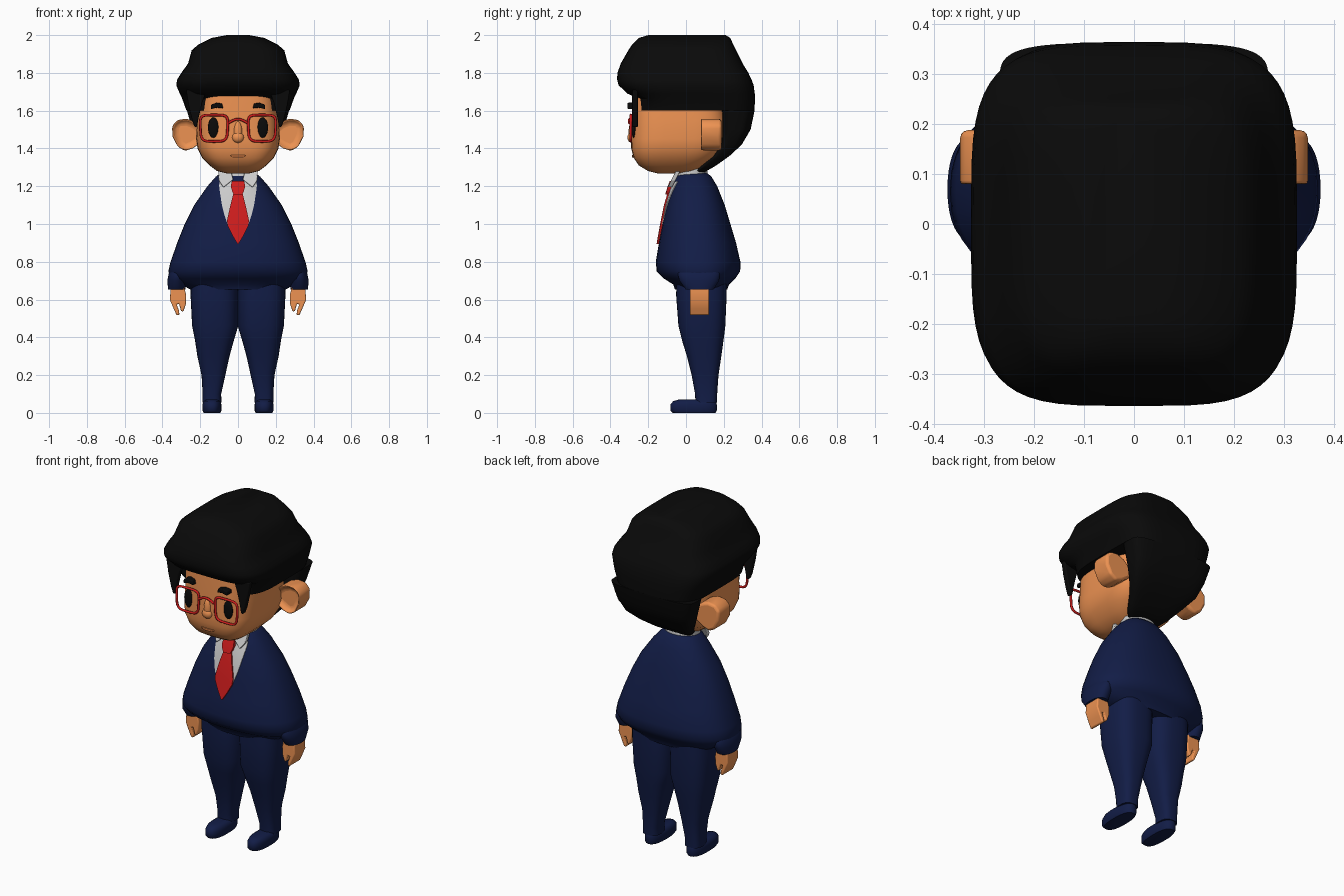
import bpy, bmesh
from math import cos, sin, pi, radians, copysign

if "Cube" in bpy.data.objects:
    bpy.data.objects.remove(bpy.data.objects["Cube"])


def material(name, rgb):
    m = bpy.data.materials.new(name)
    m.diffuse_color = (*rgb, 1)
    m.use_nodes = True
    m.node_tree.nodes["Principled BSDF"].inputs["Base Color"].default_value = m.diffuse_color
    return m


SKIN = material("skin", (0.85, 0.29, 0.085))
LIP = material("lip", (0.62, 0.19, 0.055))
BLACK = material("black", (0.003, 0.003, 0.003))
NAVY = material("navy", (0.006, 0.012, 0.062))
RED = material("red", (0.62, 0.012, 0.012))
WHITE = material("white", (0.85, 0.85, 0.83))


def finish(name, bm, mat, bevel=0, angle=50):
    bmesh.ops.recalc_face_normals(bm, faces=bm.faces)
    me = bpy.data.meshes.new(name)
    bm.to_mesh(me)
    bm.free()
    ob = bpy.data.objects.new(name, me)
    bpy.context.collection.objects.link(ob)
    me.materials.append(mat)
    if bevel:
        b = ob.modifiers.new("bevel", 'BEVEL')
        b.width, b.segments, b.limit_method = bevel, 3, 'ANGLE'
    bpy.ops.object.select_all(action='DESELECT')
    bpy.context.view_layer.objects.active = ob
    ob.select_set(True)
    bpy.ops.object.shade_smooth_by_angle(angle=radians(angle))
    return ob


def loft(name, rings, mat, n=2.5, seg=40, s=1):
    """Stack rounded rings given as (z, centre x, half width, front y, back y)."""
    bm = bmesh.new()
    loops = []
    for z, cx, hx, yf, yb in rings:
        loop = []
        for i in range(seg):
            c, d = cos(2 * pi * i / seg), sin(2 * pi * i / seg)
            x = copysign(abs(c) ** (2 / n), c) * hx
            y = copysign(abs(d) ** (2 / n), d) * (yb - yf) / 2
            loop.append(bm.verts.new((s * (cx + x), (yf + yb) / 2 + y, z)))
        loops.append(loop)
    for a, b in zip(loops, loops[1:]):
        for i in range(seg):
            j = (i + 1) % seg
            bm.faces.new((a[i], a[j], b[j], b[i]))
    bm.faces.new(loops[0])
    bm.faces.new(loops[-1])
    return finish(name, bm, mat)


def prism(name, pts, y0, y1, mat, bevel=0.01, s=1, dish=0):
    """Extrude an x-z outline along y; dish hollows the front face."""
    bm = bmesh.new()
    front = [bm.verts.new((s * x, y0, z)) for x, z in pts]
    back = [bm.verts.new((s * x, y1, z)) for x, z in pts]
    f = bm.faces.new(front)
    bm.faces.new(back)
    k = len(pts)
    for i in range(k):
        j = (i + 1) % k
        bm.faces.new((front[i], front[j], back[j], back[i]))
    bmesh.ops.recalc_face_normals(bm, faces=bm.faces)
    if dish:
        bmesh.ops.inset_region(bm, faces=[f], thickness=0.022)
        bmesh.ops.translate(bm, verts=f.verts, vec=(0, dish, 0))
    return finish(name, bm, mat, bevel)


def ball(name, loc, size, mat):
    bm = bmesh.new()
    bmesh.ops.create_uvsphere(bm, u_segments=24, v_segments=16, radius=1)
    bmesh.ops.scale(bm, verts=bm.verts, vec=size)
    ob = finish(name, bm, mat)
    ob.location = loc
    return ob


def tube(name, pts, radius, mat, cyclic):
    cu = bpy.data.curves.new(name, 'CURVE')
    cu.dimensions, cu.bevel_depth, cu.bevel_resolution = '3D', radius, 2
    sp = cu.splines.new('POLY')
    sp.points.add(len(pts) - 1)
    for p, q in zip(sp.points, pts):
        p.co = (*q, 1)
    sp.use_cyclic_u = cyclic
    ob = bpy.data.objects.new(name, cu)
    bpy.context.collection.objects.link(ob)
    cu.materials.append(mat)


# jacket
TORSO_N = 2.35
TORSO = [(1.272, 0, .09, -.03, .11), (1.25, 0, .118, -.055, .135), (1.2, 0, .162, -.075, .165),
         (1.1, 0, .232, -.105, .205), (1.0, 0, .282, -.125, .235), (.9, 0, .322, -.143, .265),
         (.8, 0, .357, -.16, .288), (.75, 0, .369, -.155, .287), (.71, 0, .352, -.115, .26),
         (.68, 0, .3, -.068, .228), (.652, 0, .25, -.058, .218)]
loft("jacket", TORSO, NAVY, n=TORSO_N, seg=48)


def front_y(x, z):
    for a, b in zip(TORSO, TORSO[1:]):
        if b[0] <= z <= a[0]:
            t = (a[0] - z) / (a[0] - b[0])
            hx, yf, yb = (a[i] + (b[i] - a[i]) * t for i in (2, 3, 4))
            return (yf + yb) / 2 - (yb - yf) / 2 * max(0, 1 - abs(x / hx) ** TORSO_N) ** (1 / TORSO_N)


def chest_strip(name, rows, lift, depth, mat):
    """Cloth panel following the jacket front, rows are (z, half width)."""
    bm = bmesh.new()
    cols = 8
    grid = []
    for z, w in rows:
        xs = [w * (2 * i / cols - 1) for i in range(cols + 1)]
        grid.append([bm.verts.new((x, front_y(x, z) - lift, z)) for x in xs])
    for a, b in zip(grid, grid[1:]):
        for i in range(cols):
            bm.faces.new((a[i], b[i], b[i + 1], a[i + 1]))
    ext = bmesh.ops.extrude_face_region(bm, geom=bm.faces[:])
    moved = [g for g in ext['geom'] if isinstance(g, bmesh.types.BMVert)]
    bmesh.ops.translate(bm, verts=moved, vec=(0, depth, 0))
    finish(name, bm, mat)


# shirt front, tie and knot
chest_strip("shirt_front", [(1.225, .098), (1.2, .1), (1.15, .093), (1.1, .085),
                            (1.05, .073), (1.0, .056), (.95, .035), (.91, .004)], .004, .02, WHITE)
chest_strip("tie", [(1.17, .022), (1.1, .04), (1.02, .058), (.99, .055), (.94, .03), (.895, .003)],
            .012, .012, RED)
chest_strip("tie_knot", [(1.228, .032), (1.2, .038), (1.17, .03), (1.155, .02)], .022, .025, RED)

# collar
loft("collar_band", [(1.24, 0, .1, -.05, .11), (1.27, 0, .1, -.05, .115),
                     (1.29, 0, .1, -.04, .11)], WHITE, n=2.2)

# head
loft("head", [(1.268, 0, .06, -.15, .03), (1.28, 0, .11, -.2, .06), (1.31, 0, .15, -.25, .1),
              (1.35, 0, .19, -.277, .16), (1.4, 0, .214, -.29, .2), (1.45, 0, .222, -.29, .22),
              (1.55, 0, .217, -.287, .22), (1.65, 0, .21, -.285, .2), (1.74, 0, .2, -.28, .2)],
     SKIN, n=3.5, seg=48)

# hair cap with overhanging front, flat underside at the temples and a tapering nape
loft("hair", [(2.0, 0, .06, -.2, .21), (1.985, 0, .14, -.25, .235), (1.95, 0, .21, -.285, .25),
              (1.92, 0, .245, -.305, .265), (1.85, 0, .264, -.345, .3), (1.8, 0, .3, -.363, .33),
              (1.765, 0, .322, -.365, .347), (1.735, 0, .327, -.357, .358),
              (1.69, 0, .308, -.31, .364), (1.665, 0, .296, -.25, .365),
              (1.6, 0, .273, -.25, .363), (1.6, 0, .27, .19, .363), (1.5, 0, .242, .19, .342),
              (1.42, 0, .215, .185, .295), (1.36, 0, .17, .14, .23), (1.31, 0, .13, .08, .16),
              (1.275, 0, .09, .04, .1)], BLACK, n=4, seg=56)

# nose and mouth
ball("nose_tip", (0, -.288, 1.458), (.031, .022, .028), SKIN)
ball("nose_bridge", (0, -.286, 1.485), (.022, .018, .058), SKIN)
prism("mouth", [(-.045, 1.366), (.045, 1.366), (.028, 1.352), (-.028, 1.352)], -.286, -.25, LIP, .003)

# glasses bridge
tube("glasses_bridge", [(x, -.3, 1.535 + .02 * cos(x / .05 * pi / 2)) for x in
                        (-.05, -.03, -.01, .01, .03, .05)], .007, RED, False)

for s, side in ((1, "left"), (-1, "right")):
    # face details
    ball("eye_" + side, (s * .13, -.277, 1.51), (.029, .012, .054), BLACK)
    prism("eyebrow_" + side, [(.078, 1.612), (.085, 1.638), (.115, 1.642), (.143, 1.632),
                              (.143, 1.608), (.11, 1.616)], -.31, -.255, BLACK, .005, s)
    rim = []
    for i in range(32):
        c, d = cos(2 * pi * i / 32), sin(2 * pi * i / 32)
        x = copysign(abs(c) ** .45, c) * (.072 + .006 * d)
        rim.append((s * (.127 + x), -.292, 1.507 + copysign(abs(d) ** .45, d) * .07))
    tube("glasses_rim_" + side, rim, .007, RED, True)
    prism("sideburn_" + side, [(.165, 1.71), (.275, 1.71), (.262, 1.63), (.243, 1.55), (.23, 1.513),
                               (.218, 1.513), (.207, 1.57), (.19, 1.64)], -.285, -.255,
          BLACK, .008, s)
    prism("ear_" + side, [(.18, 1.5), (.225, 1.54), (.27, 1.557), (.32, 1.552), (.349, 1.52),
                          (.347, 1.465), (.32, 1.41), (.28, 1.387), (.24, 1.4), (.18, 1.44)],
          .072, .188, SKIN, .015, s, dish=.03)
    # collar flap, slanted to lie on the chest
    flap = prism("collar_flap_" + side, [(.035, 1.275), (.105, 1.285), (.102, 1.23), (.077, 1.193),
                                         (.025, 1.235)], -.012, .012, WHITE, .004, s)
    for v in flap.data.vertices:
        v.co.y += -.04 - (1.285 - v.co.z) * .5
    # sleeve cuff and hand
    loft("sleeve_" + side, [(.79, .31, .025, -.01, .14), (.74, .318, .048, -.045, .18),
                            (.7, .324, .05, -.035, .175), (.652, .324, .046, .0, .145)],
         NAVY, n=2.2, s=s)
    prism("hand_" + side, [(.285, .67), (.355, .67), (.361, .6), (.34, .55), (.325, .517),
                           (.31, .517), (.312, .54), (.325, .575), (.312, .578), (.302, .54),
                           (.29, .535), (.276, .575), (.274, .62)], .02, .122, SKIN, .01, s)
    # trouser leg and shoe
    loft("trouser_leg_" + side, [(.74, .125, .125, -.05, .215), (.62, .125, .126, -.052, .215),
                                 (.46, .121, .122, -.04, .208), (.38, .125, .102, -.02, .198),
                                 (.3, .13, .085, .005, .187), (.2, .13, .063, .03, .172),
                                 (.1, .138, .049, .048, .165), (.055, .138, .05, .05, .163)],
         NAVY, n=2.8, s=s)
    loft("shoe_" + side, [(0, .138, .044, -.07, .157), (.012, .138, .05, -.082, .163),
                          (.045, .138, .05, -.082, .163), (.062, .138, .044, -.068, .158),
                          (.07, .138, .03, -.04, .15)], NAVY, s=s)
